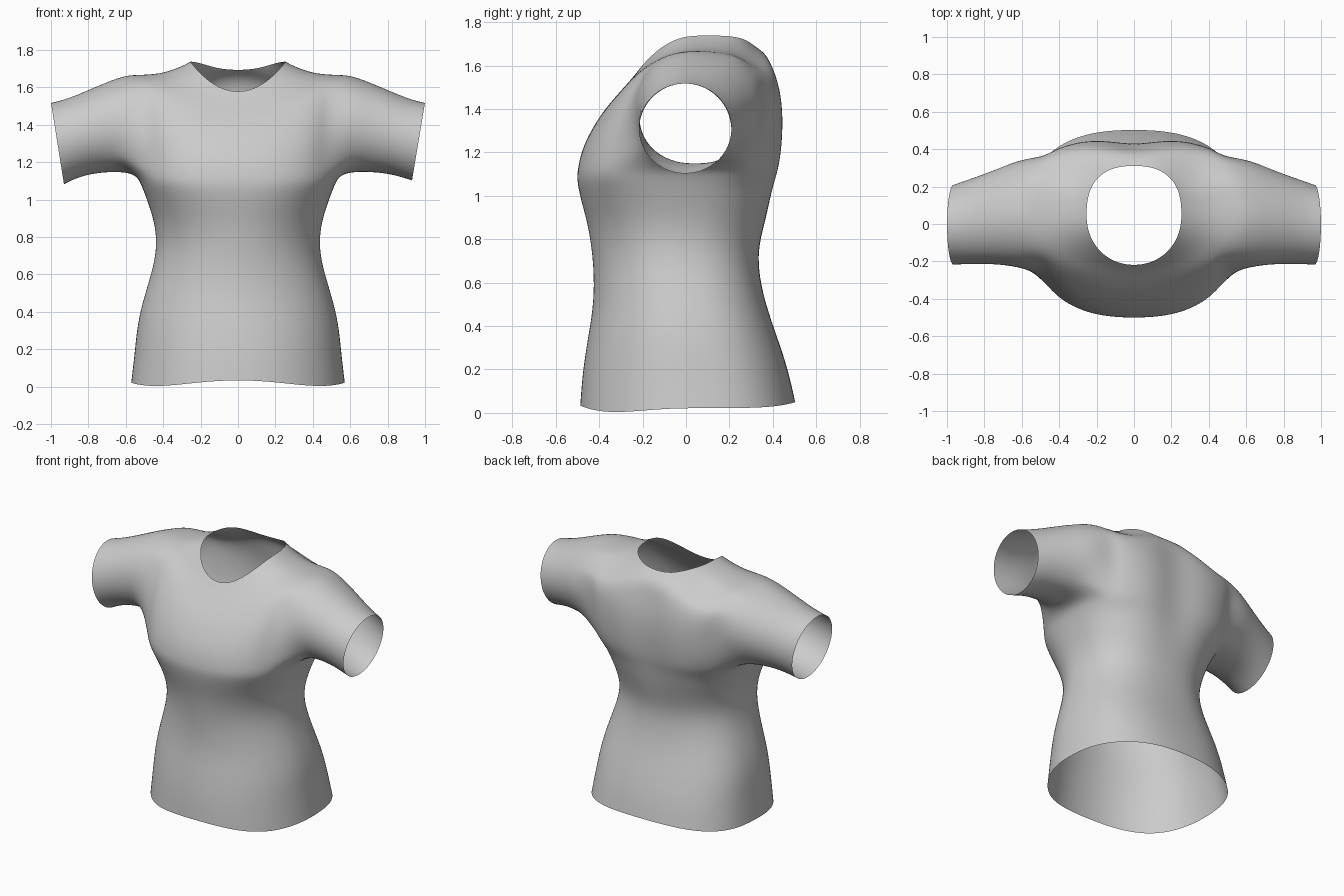
import bpy, bmesh, math

if "Cube" in bpy.data.objects:
    bpy.data.objects.remove(bpy.data.objects["Cube"])

N = 32          # columns around the torso
HALF = 3        # armhole half-width in columns
A0, A1 = 10, 15  # first and last ring of the armhole

# torso rings: half width, front y, back y, front z, side z, back z
RINGS = [
    (.574, -.49, .505, .035, .022, .05),
    (.555, -.48, .475, .18, .18, .19),
    (.54, -.455, .425, .34, .34, .34),
    (.505, -.43, .375, .48, .48, .48),
    (.46, -.425, .34, .62, .62, .62),
    (.435, -.435, .332, .75, .75, .75),
    (.447, -.455, .365, .87, .87, .87),
    (.475, -.48, .395, .96, .96, .96),
    (.50, -.497, .415, 1.03, 1.03, 1.03),
    (.52, -.504, .43, 1.08, 1.08, 1.08),
    (.545, -.50, .445, 1.13, 1.13, 1.13),
    (.55, -.482, .457, 1.21, 1.24, 1.22),
    (.56, -.44, .462, 1.30, 1.38, 1.33),
    (.57, -.385, .455, 1.385, 1.51, 1.44),
    (.57, -.33, .435, 1.45, 1.61, 1.54),
    (.55, -.285, .408, 1.50, 1.67, 1.61),
    (.42, -.25, .375, 1.54, 1.672, 1.655),
    (.31, -.23, .335, 1.565, 1.71, 1.68),
    (.255, -.22, .312, 1.577, 1.738, 1.693),
]

# roundness by ring number (lower is squarer): depth at front and back, width at front
FRONT = [(0, .97), (5, 1.04), (7, .9), (9, .76), (12, .76), (15, .82), (18, .95)]
BACK = [(0, .71), (5, .82), (8, .72), (10, .55), (11, .44), (14, .44), (15, .52), (18, .78)]
WIDTH = [(0, .94), (5, 1.02), (8, .85), (9, .82), (16, .82), (18, .97)]
# drop of the shoulder's back corner by ring number
DROP = [(0, 0), (12, 0), (13, .025), (14, .06), (15, .085), (16, .06), (17, .025), (18, 0)]

# sleeve rings: x at bottom, x at top, y min, y max, z min, z max
SLEEVE = [
    (.61, .61, -.24, .352, 1.135, 1.668),
    (.71, .72, -.222, .305, 1.14, 1.625),
    (.81, .84, -.217, .262, 1.132, 1.572),
    (.88, .93, -.218, .233, 1.115, 1.537),
    (.93, 1.0, -.22, .212, 1.10, 1.52),
]


def spow(v, p):
    return math.copysign(abs(v) ** p, v)


def lookup(keys, i):
    for (a, u), (b, v) in zip(keys, keys[1:]):
        if a <= i <= b:
            return u + (v - u) * (i - a) / (b - a)


def torso_point(i, j):
    hw, yf, yb, zf, zs, zb = RINGS[i]
    t = 2 * math.pi * j / N
    c, s = math.cos(t), math.sin(t)
    if abs(s) < 1e-6:
        s = 0
    x = hw * spow(c, lookup(WIDTH, i) if s < 0 else .82)
    y = (yf + yb) / 2 + (yb - yf) / 2 * spow(s, lookup(BACK if s > 0 else FRONT, i))
    z = zs + ((zb - zs) * s ** 4 if s > 0 else (zf - zs) * s * s)
    if i == 0 and s < 0:                       # wavy front hem
        z -= .025 * math.sin(2 * t) ** 2
    if s > 0:                                  # hollow along the spine
        fade = max(0, min(1, (z - .85) / .3, (1.69 - z) / .15))
        y -= .038 * fade * math.exp(-(x / .13) ** 2)
        z -= lookup(DROP, i) * math.sin(2 * t) ** 2
    return (x, y, z)


bm = bmesh.new()
grid = [[bm.verts.new(torso_point(i, j)) for j in range(N)] for i in range(len(RINGS))]


def in_armhole(i, j):
    right = j >= N - HALF or j < HALF
    left = N // 2 - HALF <= j < N // 2 + HALF
    return A0 <= i < A1 and (right or left)


# torso, leaving the armholes open
for i in range(len(RINGS) - 1):
    for j in range(N):
        if not in_armhole(i, j):
            k = (j + 1) % N
            bm.faces.new((grid[i][j], grid[i][k], grid[i + 1][k], grid[i + 1][j]))

# sleeves, grown from the armhole edges
for side, mid in ((1, 0), (-1, N // 2)):
    cols = [mid + side * d for d in range(-HALF, HALF + 1)]   # front to back
    loop = [grid[A0][c % N] for c in cols]
    loop += [grid[i][cols[-1] % N] for i in range(A0 + 1, A1 + 1)]
    loop += [grid[A1][c % N] for c in reversed(cols[:-1])]
    loop += [grid[i][cols[0] % N] for i in range(A1 - 1, A0, -1)]
    angles = [math.atan2((v.co.z - 1.40) / .27, (v.co.y - .05) / .30) for v in loop]
    n = len(loop)
    # even out the spacing toward the cuff
    even = [-math.pi / 2 + 2 * math.pi * (k - HALF) / n for k in range(n)]
    prev = loop
    for r, (xb, xt, y0, y1, z0, z1) in enumerate(SLEEVE):
        w = r / (len(SLEEVE) - 1)
        if side < 0:                           # left cuff hangs slightly lower
            z0 -= .02 * w * w
        ring = []
        for a, e in zip(angles, even):
            d = (e - a + math.pi) % (2 * math.pi) - math.pi
            a += d * w
            h = (math.sin(a) + 1) / 2
            ring.append(bm.verts.new((side * (xb + (xt - xb) * h),
                                      (y0 + y1) / 2 + (y1 - y0) / 2 * math.cos(a),
                                      z0 + (z1 - z0) * h)))
        for k in range(n):
            m = (k + 1) % n
            bm.faces.new((prev[k], prev[m], ring[m], ring[k]))
        prev = ring

# make the normals face outward
bmesh.ops.recalc_face_normals(bm, faces=bm.faces)
front = min(bm.faces, key=lambda f: f.calc_center_median().y)
if front.normal.y > 0:
    bmesh.ops.reverse_faces(bm, faces=bm.faces)

mesh = bpy.data.meshes.new("shirt")
bm.to_mesh(mesh)
bm.free()
shirt = bpy.data.objects.new("shirt", mesh)
bpy.context.collection.objects.link(shirt)

grey = bpy.data.materials.new("light grey cloth")
grey.diffuse_color = (.6, .6, .6, 1)
grey.use_nodes = True
grey.node_tree.nodes["Principled BSDF"].inputs["Base Color"].default_value = grey.diffuse_color
mesh.materials.append(grey)

# smooth cloth surface
for p in mesh.polygons:
    p.use_smooth = True
sub = shirt.modifiers.new("smooth", 'SUBSURF')
sub.levels = sub.render_levels = 2
